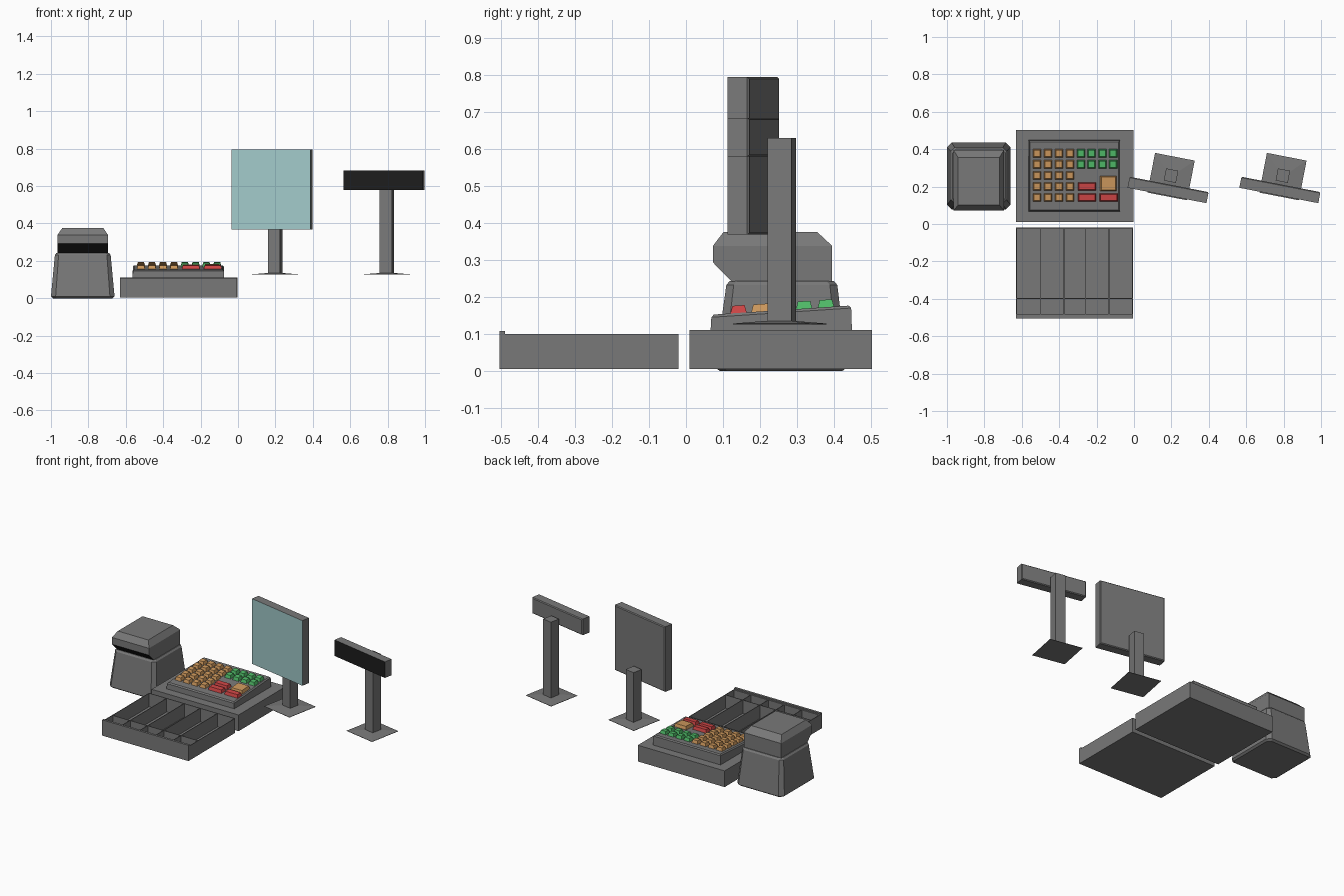
import bpy, bmesh, math
from mathutils import Matrix, Vector

if "Cube" in bpy.data.objects:
    bpy.data.objects.remove(bpy.data.objects["Cube"])


def mat(name, rgb):
    m = bpy.data.materials.new(name)
    m.diffuse_color = (*rgb, 1)
    m.use_nodes = True
    m.node_tree.nodes["Principled BSDF"].inputs["Base Color"].default_value = m.diffuse_color
    return m


GREY = mat("casing grey", (0.19, 0.19, 0.19))
BLACK = mat("black", (0.012, 0.012, 0.012))
TEAL = mat("screen teal", (0.36, 0.59, 0.59))
ORANGE = mat("key orange", (0.62, 0.32, 0.11))
GREEN = mat("key green", (0.08, 0.50, 0.14))
RED = mat("key red", (0.62, 0.06, 0.06))


def finish(bm, name, mats, rule=None):
    """Turn a bmesh into an object; rule picks the second material by normal."""
    bmesh.ops.recalc_face_normals(bm, faces=bm.faces)
    bm.normal_update()
    if rule:
        for f in bm.faces:
            f.material_index = int(rule(f))
    me = bpy.data.meshes.new(name)
    bm.to_mesh(me)
    bm.free()
    for m in mats:
        me.materials.append(m)
    ob = bpy.data.objects.new(name, me)
    bpy.context.collection.objects.link(ob)
    return ob


def add_box(bm, x0, x1, y0, y1, z0, z1):
    m = Matrix.Translation(((x0 + x1) / 2, (y0 + y1) / 2, (z0 + z1) / 2)) \
        @ Matrix.Diagonal((x1 - x0, y1 - y0, z1 - z0, 1))
    return bmesh.ops.create_cube(bm, size=1, matrix=m)["verts"]


def add_loft(bm, rings):
    """Bridge closed rings of points and cap both ends."""
    rs = [[bm.verts.new(p) for p in r] for r in rings]
    for a, b in zip(rs, rs[1:]):
        n = len(a)
        for i in range(n):
            j = (i + 1) % n
            bm.faces.new((a[i], a[j], b[j], b[i]))
    bm.faces.new(rs[0][::-1])
    bm.faces.new(rs[-1])


def rect(cx, cy, hx, hy, z, c=0.0):
    """Rectangle ring, corners cut by c."""
    if not c:
        return [(cx + a * hx, cy + b * hy, z) for a, b in ((-1, -1), (1, -1), (1, 1), (-1, 1))]
    return [(cx + x, cy + y, z) for x, y in (
        (-hx + c, -hy), (hx - c, -hy), (hx, -hy + c), (hx, hy - c),
        (hx - c, hy), (-hx + c, hy), (-hx, hy - c), (-hx, -hy + c))]


# Register base
bm = bmesh.new()
add_box(bm, -0.632, -0.003, 0.01, 0.503, 0.005, 0.111)
finish(bm, "register_base", [GREY])

# Open cash drawer: floor, walls, raised front lip and dividers
bm = bmesh.new()
X0, X1, Y0, Y1 = -0.63, -0.006, -0.504, -0.02
T = 0.004
add_box(bm, X0, X1, Y0, Y1, 0.005, 0.012)
add_box(bm, X0, X1, Y0, Y0 + 0.015, 0.012, 0.108)
add_box(bm, X0, X1, Y0 + 0.015, Y0 + 0.024, 0.012, 0.10)
add_box(bm, X0, X1, Y1 - T, Y1, 0.012, 0.10)
for x in (X0, -0.503, -0.376, -0.26, -0.135, X1 - T):
    add_box(bm, x, x + T, Y0 + 0.024, Y1 - T, 0.012, 0.10)
add_box(bm, X0 + T, X1 - T, -0.40, -0.396, 0.012, 0.098)
finish(bm, "cash_drawer", [GREY])


# Sloping keyboard, lofted with a bevelled rim
def slope(y):
    return 0.152 + (y - 0.07) * 0.066


bm = bmesh.new()
KX, KY = -0.319, 0.2575
low = rect(KX, KY, 0.245, 0.191, 0.111)
rim = [(x, y, slope(y) - 0.007) for x, y, z in rect(KX, KY, 0.243, 0.189, 0)]
top = [(x, y, slope(y)) for x, y, z in rect(KX, KY, 0.236, 0.182, 0)]
add_loft(bm, [low, rim, top])
finish(bm, "keyboard", [GREY])


# Tapered keys
def keys(name, m, spots, w=0.045, d=0.045):
    bm = bmesh.new()
    for x, y in spots:
        a = [(px, py, slope(py) - 0.002) for px, py, z in rect(x, y, w / 2, d / 2, 0)]
        b = [(px, py, slope(py) + 0.020) for px, py, z in rect(x, y, w / 2 - 0.006, d / 2 - 0.006, 0)]
        add_loft(bm, [a, b])
    finish(bm, name, [m])


P = 0.059
keys("number_keys", ORANGE, [(-0.519 + i * P, 0.378 - j * P) for i in range(4) for j in range(5)])
keys("green_keys", GREEN, [(-0.284 + i * 0.0575, 0.378 - j * P) for i in range(4) for j in range(2)])
keys("red_keys", RED, [(-0.252, 0.201), (-0.252, 0.142), (-0.135, 0.142)], 0.098)
keys("large_key", ORANGE, [(-0.137, 0.217)], 0.088, 0.082)

# Receipt printer: tapered body
PX = -0.83
bm = bmesh.new()
add_loft(bm, [rect(PX, 0.257, 0.158, 0.166, 0.0, 0.02),
              rect(PX, 0.257, 0.170, 0.179, 0.010, 0.025),
              rect(PX, 0.259, 0.149, 0.150, 0.232, 0.02),
              rect(PX, 0.259, 0.140, 0.141, 0.243, 0.02)])
finish(bm, "printer_body", [GREY])

# Printer head overhanging forward; its sloped front underside is black
bm = bmesh.new()
HW = 0.135
add_loft(bm, [rect(PX, 0.2595, HW, 0.1355, 0.241),
              rect(PX, 0.234, HW, 0.161, 0.293),
              rect(PX, 0.234, HW, 0.161, 0.338),
              rect(PX, 0.228, HW - 0.025, 0.127, 0.375)])
finish(bm, "printer_head", [GREY, BLACK],
       lambda f: f.normal.y < -0.3 and f.normal.z < -0.3)


# Monitor and customer display: panel on a pole with a thin foot, turned together
TURN = math.radians(-11)


def stand_unit(prefix, x, z0, z1, pole_top, face_mat):
    bm = bmesh.new()
    add_box(bm, -0.215, 0.215, -0.03, 0.03, z0, z1)
    # slim chamfer along the back edges
    back = [e for e in bm.edges if all(v.co.y > 0 for v in e.verts)]
    bmesh.ops.bevel(bm, geom=back, offset=0.005, segments=1, affect='EDGES')
    panel = finish(bm, prefix + "_panel", [GREY, face_mat], lambda f: f.normal.y < -0.9)
    panel.location = (x - 0.016, 0.182, 0)

    bm = bmesh.new()
    add_box(bm, -0.033, 0.033, -0.033, 0.033, 0.128, pole_top)
    pole = finish(bm, prefix + "_pole", [GREY])

    bm = bmesh.new()
    add_loft(bm, [rect(0, 0, 0.108, 0.108, 0.126), rect(0, 0, 0.108, 0.108, 0.128),
                  rect(0, 0, 0.034, 0.034, 0.135)])
    foot = finish(bm, prefix + "_foot", [GREY])
    pole.location = (x, 0.2585, 0)
    foot.location = (x, 0.2535, 0)
    for ob in (panel, pole, foot):
        ob.rotation_euler.z = TURN


stand_unit("monitor", 0.198, 0.368, 0.794, 0.46, TEAL)
stand_unit("customer_display", 0.796, 0.579, 0.684, 0.63, BLACK)
